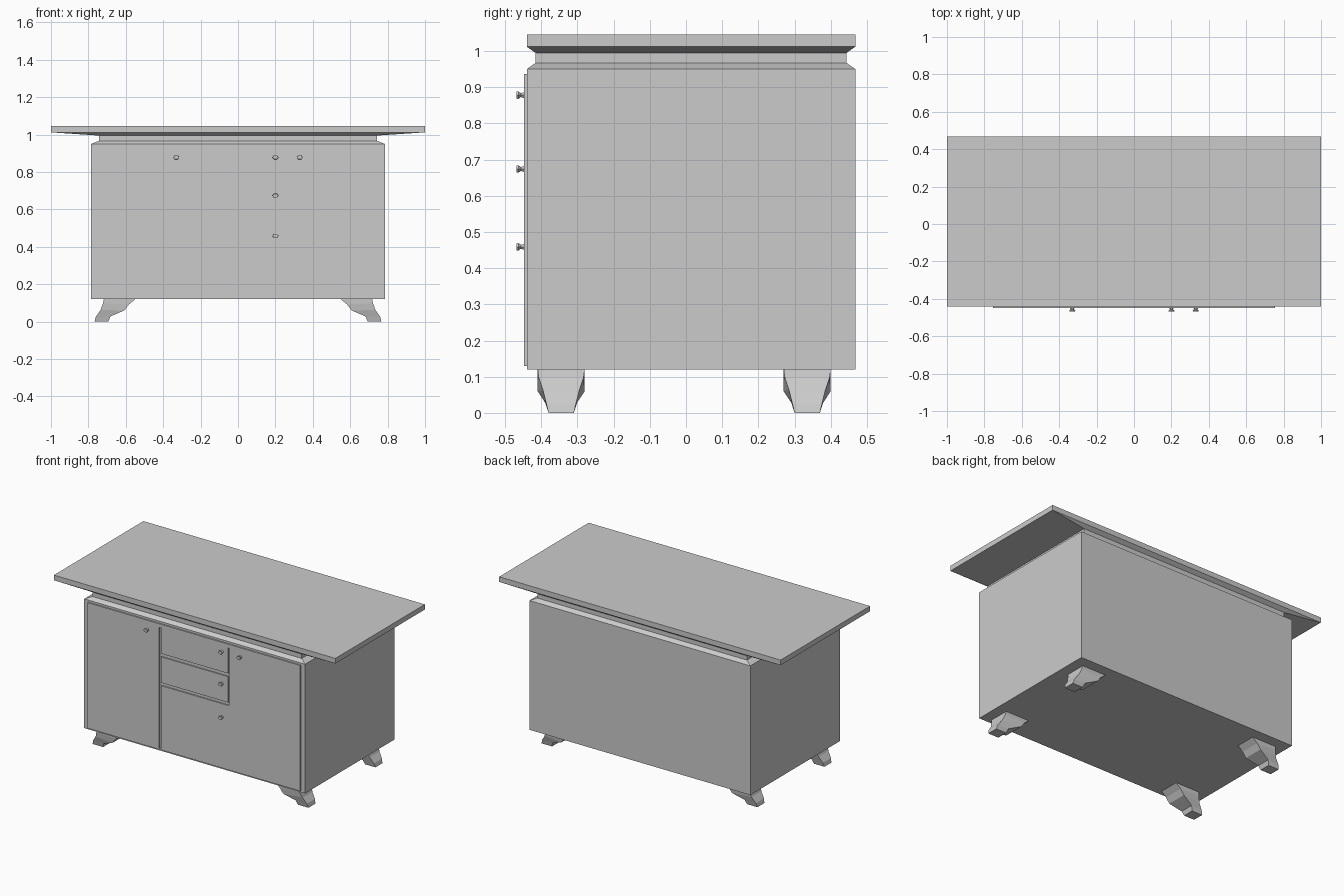
import bpy, bmesh, math

if "Cube" in bpy.data.objects:
    bpy.data.objects.remove(bpy.data.objects["Cube"])


def make_object(name, bm):
    bmesh.ops.recalc_face_normals(bm, faces=bm.faces)
    mesh = bpy.data.meshes.new(name)
    bm.to_mesh(mesh)
    bm.free()
    obj = bpy.data.objects.new(name, mesh)
    bpy.context.collection.objects.link(obj)
    return obj


def loft(name, rings):
    """Skin a list of equal-length point rings and cap both ends."""
    bm = bmesh.new()
    rows = [[bm.verts.new(p) for p in ring] for ring in rings]
    n = len(rows[0])
    for a, b in zip(rows, rows[1:]):
        for i in range(n):
            j = (i + 1) % n
            bm.faces.new((a[i], a[j], b[j], b[i]))
    bm.faces.new(rows[0][::-1])
    bm.faces.new(rows[-1])
    return make_object(name, bm)


def rect(x0, x1, y0, y1, z):
    return [(x0, y0, z), (x1, y0, z), (x1, y1, z), (x0, y1, z)]


# Cabinet body with chamfered shoulder and recessed neck
loft("cabinet_body", [
    rect(-0.785, 0.785, -0.44, 0.468, 0.12),
    rect(-0.785, 0.785, -0.44, 0.468, 0.95),
    rect(-0.744, 0.744, -0.416, 0.444, 0.967),
    rect(-0.744, 0.744, -0.416, 0.444, 0.996),
])

# Overhanging top with sloped underside
loft("table_top", [
    rect(-0.744, 0.744, -0.416, 0.444, 0.995),
    rect(-1.0, 1.0, -0.44, 0.468, 1.012),
    rect(-1.0, 1.0, -0.44, 0.468, 1.045),
])

# Thin front panels, separated by gaps that read as grooves
FRONT, BACK = -0.448, -0.438
panels = {
    "left_door": (-0.755, -0.246, 0.138, 0.914),
    "right_door": (0.250, 0.755, 0.138, 0.914),
    "upper_drawer": (-0.235, 0.243, 0.749, 0.914),
    "middle_drawer": (-0.235, 0.243, 0.562, 0.728),
    "lower_drawer": (-0.235, 0.250, 0.138, 0.543),
    "top_rail": (-0.755, 0.755, 0.914, 0.937),
    "bottom_rail": (-0.755, 0.755, 0.130, 0.138),
}
for name, (x0, x1, z0, z1) in panels.items():
    loft(name, [rect(x0, x1, FRONT, BACK, z0), rect(x0, x1, FRONT, BACK, z1)])

# Waisted six-sided knobs: (y, radius) along the axis
knob_profile = [(-0.446, 0.010), (-0.456, 0.006), (-0.463, 0.012), (-0.469, 0.011)]
knobs = {
    "left_door_knob": (-0.33, 0.878),
    "right_door_knob": (0.33, 0.878),
    "upper_drawer_knob": (0.20, 0.878),
    "middle_drawer_knob": (0.20, 0.674),
    "lower_drawer_knob": (0.20, 0.459),
}
for name, (kx, kz) in knobs.items():
    loft(name, [[(kx + 1.35 * r * math.cos(i * math.pi / 3), y,
                  kz + r * math.sin(i * math.pi / 3)) for i in range(6)]
                for y, r in knob_profile])

# Splayed feet: (outer x, outer z, outer half width, inner x, inner z, inner half width)
foot_profile = [
    (0.717, 0.121, 0.065, 0.548, 0.121, 0.065),
    (0.722, 0.098, 0.062, 0.583, 0.092, 0.065),
    (0.735, 0.062, 0.050, 0.607, 0.060, 0.065),
    (0.760, 0.026, 0.041, 0.682, 0.028, 0.044),
    (0.767, 0.000, 0.035, 0.693, 0.000, 0.035),
]
for side, sx in (("left", -1), ("right", 1)):
    for end, cy in (("front", -0.345), ("back", 0.335)):
        loft(f"{end}_{side}_foot", [
            [(sx * xo, cy - wo, zo), (sx * xo, cy + wo, zo),
             (sx * xi, cy + wi, zi), (sx * xi, cy - wi, zi)]
            for xo, zo, wo, xi, zi, wi in foot_profile])
